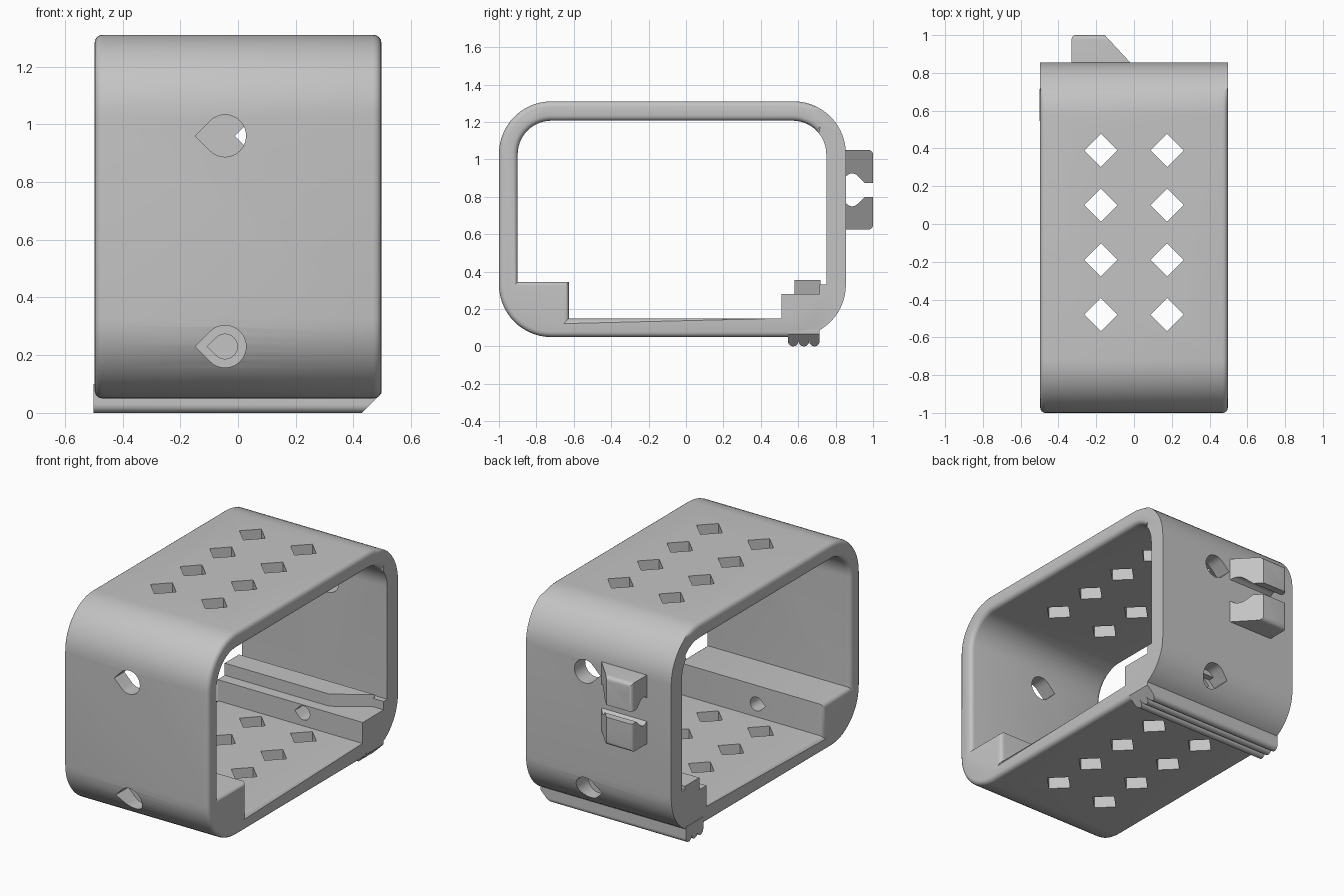
import bpy, bmesh, math
from mathutils import Vector

if "Cube" in bpy.data.objects:
    bpy.data.objects.remove(bpy.data.objects["Cube"])

grey = bpy.data.materials.new("light_grey_plastic")
grey.diffuse_color = (0.55, 0.55, 0.55, 1)
grey.use_nodes = True
grey.node_tree.nodes["Principled BSDF"].inputs["Base Color"].default_value = grey.diffuse_color


def prism(name, pts, a, b, axis):
    """Extrude a 2D outline from a to b along an axis (x: yz, y: xz, z: xy)."""
    place = {'x': lambda p, t: (t, p[0], p[1]),
             'y': lambda p, t: (p[0], t, p[1]),
             'z': lambda p, t: (p[0], p[1], t)}[axis]
    bm = bmesh.new()
    lo = [bm.verts.new(place(p, a)) for p in pts]
    hi = [bm.verts.new(place(p, b)) for p in pts]
    bm.faces.new(lo)
    bm.faces.new(hi)
    for i in range(len(pts)):
        j = (i + 1) % len(pts)
        bm.faces.new((lo[i], lo[j], hi[j], hi[i]))
    bmesh.ops.recalc_face_normals(bm, faces=bm.faces)
    me = bpy.data.meshes.new(name)
    bm.to_mesh(me)
    bm.free()
    me.materials.append(grey)
    ob = bpy.data.objects.new(name, me)
    bpy.context.collection.objects.link(ob)
    return ob


def combine(ob, cutters, op='DIFFERENCE'):
    """Boolean the cutters into ob, bake the result and drop the cutters."""
    for c in cutters:
        m = ob.modifiers.new("cut", 'BOOLEAN')
        m.operation, m.solver, m.object = op, 'EXACT', c
    dg = bpy.context.evaluated_depsgraph_get()
    me = bpy.data.meshes.new_from_object(ob.evaluated_get(dg))
    ob.modifiers.clear()
    ob.data = me
    for c in cutters:
        bpy.data.objects.remove(c)


def arc(cx, cz, r, a0, a1, n=14):
    return [(cx + r * math.cos(math.radians(a0 + (a1 - a0) * i / n)),
             cz + r * math.sin(math.radians(a0 + (a1 - a0) * i / n))) for i in range(n + 1)]


def teardrop(cx, cz, r):
    return arc(cx, cz, r, -135, 135, 24) + [(cx - r * math.sqrt(2), cz)]


def smooth(ob):
    bpy.ops.object.select_all(action='DESELECT')
    bpy.context.view_layer.objects.active = ob
    ob.select_set(True)
    bpy.ops.object.shade_smooth_by_angle(angle=math.radians(32))


# Rounded sleeve with the two inner corner blocks left in
R, r = 0.28, 0.18
outer = (arc(0.855 - R, 0.05 + R, R, -90, 0) + arc(0.855 - R, 1.31 - R, R, 0, 90)
         + arc(-1 + R, 1.31 - R, R, 90, 180) + arc(-1 + R, 0.05 + R, R, 180, 270))
inner = ([(-0.625, 0.345), (-0.625, 0.15), (0.51, 0.15), (0.51, 0.28), (0.75, 0.28)]
         + arc(0.75 - r, 1.207 - r, r, 0, 90) + arc(-0.9 + r, 1.207 - r, r, 90, 180)
         + [(-0.9, 0.345)])
sleeve = prism("sleeve", outer, -0.497, 0.497, 'x')
combine(sleeve, [prism("opening_cutter", inner, -0.7, 0.7, 'x')])

# Round the rims everywhere but on the back wall
bm = bmesh.new()
bm.from_mesh(sleeve.data)
rim = []
for e in bm.edges:
    ends = [v.co for v in e.verts]
    if (all(abs(abs(c.x) - 0.497) < 1e-3 and c.y < 0.72 for c in ends)
            and ends[0].x * ends[1].x > 0 and len(e.link_faces) == 2
            and e.calc_face_angle(0) > 0.3):
        mid = (ends[0] + ends[1]) / 2
        if not (mid.y > 0.5 and 0.1 < mid.z < 0.5):
            rim.append(e)
bmesh.ops.bevel(bm, geom=rim, offset=0.028, segments=4, profile=0.5,
                affect='EDGES', clamp_overlap=False)
bm.to_mesh(sleeve.data)
bm.free()

# Diamond vents through top and bottom, teardrop screw holes front and back
cutters = []
for sx in (-0.175, 0.175):
    for y in (-0.48, -0.19, 0.1, 0.39):
        cutters.append(prism("vent_cutter", [(sx - 0.088, y), (sx, y - 0.088),
                                             (sx + 0.088, y), (sx, y + 0.088)], -0.1, 1.5, 'z'))
for x, y0, y1, b0, b1 in ((-0.045, -1.1, -0.86, -0.9, -0.55), (0.092, 0.72, 0.95, 0.45, 0.8)):
    wall_in = (-1.1, -0.8) if y0 < 0 else (0.7, 0.95)
    cutters.append(prism("hole_cutter", teardrop(x, 0.96, 0.073), *wall_in, 'y'))
    cutters.append(prism("recess_cutter", teardrop(x, 0.23, 0.073), y0, y1, 'y'))
    cutters.append(prism("bore_cutter", teardrop(x, 0.23, 0.043), b0, b1, 'y'))
combine(sleeve, cutters)
smooth(sleeve)

# Ledge on the rear block, tapering off towards the right end
ledge = prism("inner_ledge", [(-0.497, 0.58), (0.22, 0.58), (0.43, 0.72), (-0.497, 0.72)],
              0.27, 0.355, 'z')
prism("ledge_back_step", [(-0.497, 0.715), (0.497, 0.715), (0.497, 0.76), (-0.497, 0.76)],
      0.27, 0.332, 'z')

# Ribbed grip under the rear edge, its right end cut at 45 degrees
ribs = [(0.545, 0.1), (0.545, 0.03)]
for cy in (0.573, 0.63, 0.687):
    ribs += arc(cy, 0.028, 0.028, 180, 360, 10)
ribs += [(0.715, 0.03), (0.715, 0.1)]
grip = prism("ribbed_grip", ribs, -0.5, 0.6, 'x')
combine(grip, [prism("grip_end_cutter", [(0.42, -0.01), (0.53, 0.1), (0.53, 0.2),
                                         (0.8, 0.2), (0.8, -0.01)], 0.4, 0.9, 'y')])
# trim anything beyond the end of the sleeve
combine(grip, [prism("trim_cutter", [(0.497, -0.1), (0.9, -0.1), (0.9, 0.3), (0.497, 0.3)],
                     0.4, 0.9, 'y')])
smooth(grip)

# Pair of clip lugs on the back, mirrored about the slot between them
lug = ([(0.84, 1.05)] + arc(0.975, 1.025, 0.025, 90, 0, 5)
       + [(1.0, 0.875), (0.955, 0.875), (0.93, 0.9)] + arc(0.888, 0.885, 0.04, 45, 110, 6)
       + [(0.84, 0.9)])
plan = ([(-0.02, 0.84), (-0.02, 0.855), (-0.155, 1.0)]
        + arc(-0.31, 0.98, 0.02, 90, 180, 5) + [(-0.33, 0.84)])
for name, flip in (("upper_clip_lug", False), ("lower_clip_lug", True)):
    pts = [(y, 1.674 - z) if flip else (y, z) for y, z in lug]
    ob = prism(name, pts, -0.5, 0.2, 'x')
    combine(ob, [prism("lug_plan", plan, 0.4, 1.3, 'z')], 'INTERSECT')
    smooth(ob)
